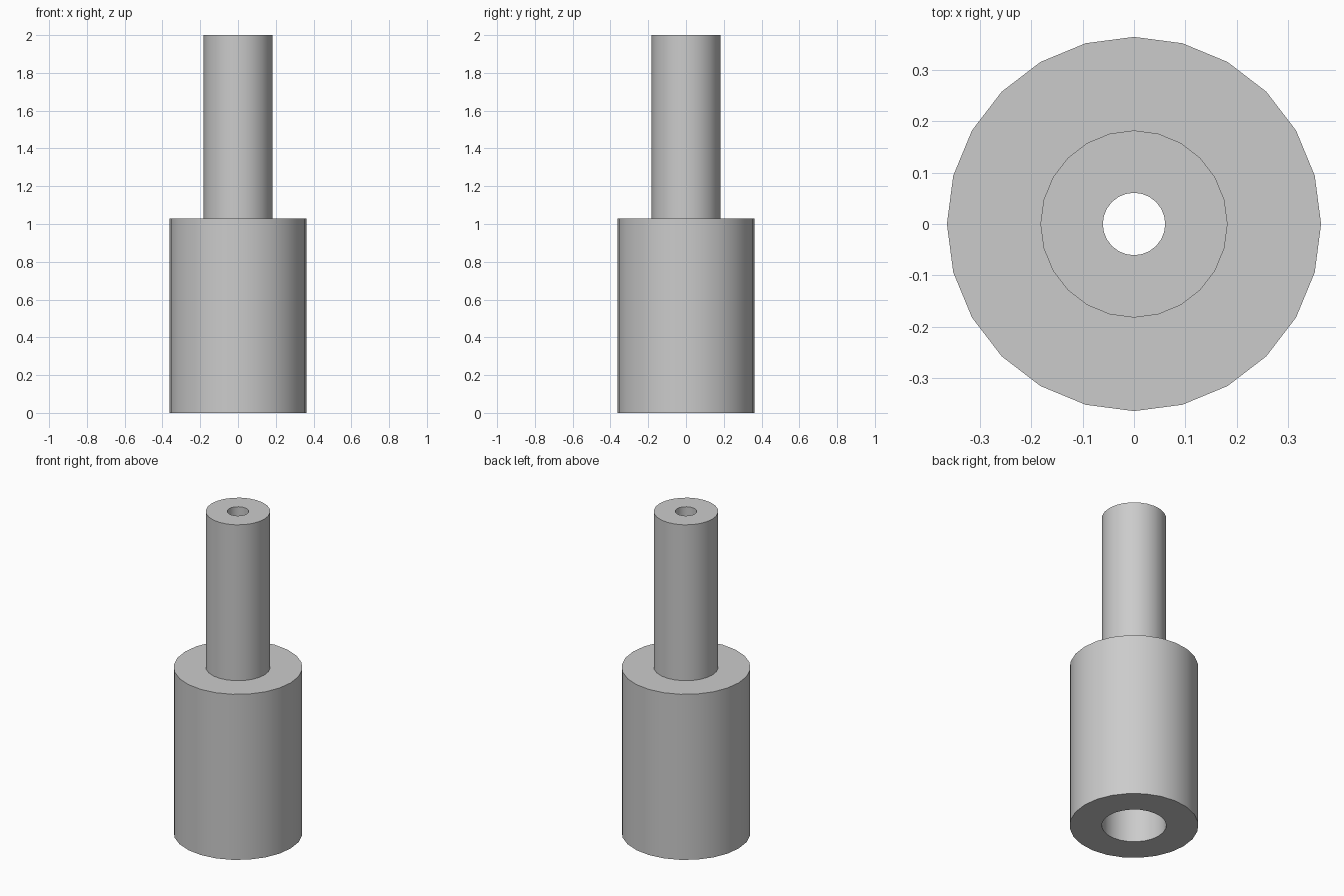
import bpy
import bmesh
import math

SIDES = 24
UNIT = 2 / 33          # the part is 33 units tall

cube = bpy.data.objects.get("Cube")
if cube:
    bpy.data.objects.remove(cube, do_unlink=True)

# One plain grey finish
grey = bpy.data.materials.new("plain_grey")
grey.use_nodes = True
colour = (0.6, 0.6, 0.6, 1)
grey.diffuse_color = colour
grey.node_tree.nodes["Principled BSDF"].inputs["Base Color"].default_value = colour

# Closed half section (radius, height): body, stem, narrow hole, wide socket
section = [(6, 0), (6, 17), (3, 17), (3, 33),
           (1, 33), (1, 16), (3, 16), (3, 0)]

# Turn the section around the z axis
bm = bmesh.new()
rings = []
for r, z in section:
    ring = []
    for i in range(SIDES):
        a = math.tau * i / SIDES
        ring.append(bm.verts.new((r * UNIT * math.cos(a),
                                  r * UNIT * math.sin(a), z * UNIT)))
    rings.append(ring)
for k, low in enumerate(rings):
    high = rings[(k + 1) % len(rings)]
    for i in range(SIDES):
        j = (i + 1) % SIDES
        bm.faces.new((low[i], low[j], high[j], high[i]))
bmesh.ops.recalc_face_normals(bm, faces=bm.faces)

mesh = bpy.data.meshes.new("stepped_sleeve")
bm.to_mesh(mesh)
bm.free()
mesh.materials.append(grey)
sleeve = bpy.data.objects.new("stepped_sleeve", mesh)
bpy.context.collection.objects.link(sleeve)

# Smooth round walls, sharp rims
bpy.ops.object.select_all(action='DESELECT')
sleeve.select_set(True)
bpy.context.view_layer.objects.active = sleeve
bpy.ops.object.shade_smooth_by_angle(angle=math.radians(30))
